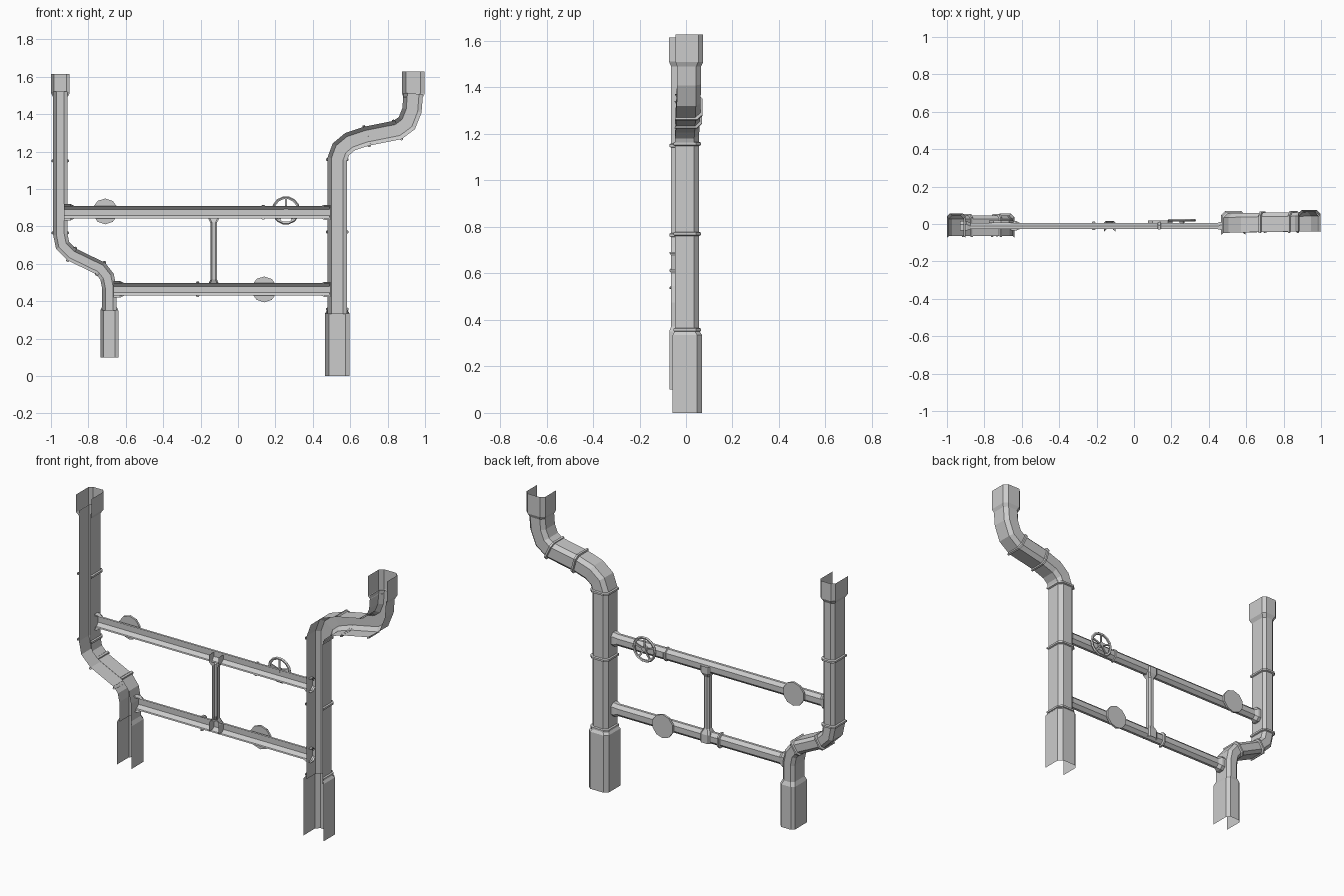
import bpy, bmesh, math
from mathutils import Vector

if "Cube" in bpy.data.objects:
    bpy.data.objects.remove(bpy.data.objects["Cube"])


def shell(name, path, grow, w, yf, yb, c):
    """Open-fronted chamfered channel swept along an x/z path; points are (x, z[, y shift])."""
    n = len(path)
    pos = [Vector((p[0], p[1])) for p in path]
    shift = [p[2] if len(p) > 2 else 0 for p in path]
    bm = bmesh.new()
    rows = []
    for i in range(n):
        a = (pos[i] - pos[i - 1]).normalized() if i else None
        b = (pos[i + 1] - pos[i]).normalized() if i < n - 1 else None
        a, b = a or b, b or a
        t = (a + b).normalized()
        k = 1 / max(t.dot(a), 0.5)
        side = Vector((t.y, -t.x)) * k
        g = grow[i]
        W, F, B = w + g, yf - g * 0.8 + shift[i], yb + g + shift[i]
        prof = [(-W, F), (-W, B - c), (-W + c, B), (W - c, B), (W, B - c), (W, F)]
        rows.append([bm.verts.new((pos[i].x + side.x * u, y, pos[i].y + side.y * u))
                     for u, y in prof])
    for r, s in zip(rows, rows[1:]):
        for j in range(5):
            bm.faces.new((r[j], r[j + 1], s[j + 1], s[j]))
    bm.normal_update()
    bm.faces.ensure_lookup_table()
    if bm.faces[2].normal.y < 0:
        bmesh.ops.reverse_faces(bm, faces=bm.faces[:])
    me = bpy.data.meshes.new(name)
    bm.to_mesh(me)
    bm.free()
    ob = bpy.data.objects.new(name, me)
    bpy.context.collection.objects.link(ob)
    return ob


def band(name, x, z, ang, spec, h=0.009, g=0.008, dy=0):
    """Raised clamp ring across a channel; ang is the pipe direction."""
    d = (math.cos(math.radians(ang)), math.sin(math.radians(ang)))
    path = [(x + d[0] * k * h, z + d[1] * k * h, dy) for k in (-1, -0.6, 0.6, 1)]
    shell(name, path, (0, g, g, 0), *spec)


# Cross-sections: half width, front y, back y, chamfer
RIGHT = (0.052, -0.047, 0.056, 0.021)
LEFT = (0.038, -0.064, 0.045, 0.017)
RUNG = (0.034, -0.027, 0.006, 0.018)
STRUT = (0.018, -0.030, 0.002, 0.009)

# Right pipe with its sockets
shell("right_pipe", [(.531, .33), (.531, 1.16), (.55, 1.212), (.598, 1.252, .002), (.687, 1.282, .004),
                     (.853, 1.315, .006), (.903, 1.352, .007), (.93, 1.42, .008), (.937, 1.51, .008)],
      [0] * 9, *RIGHT)
shell("right_bottom_socket", [(.531, 0), (.531, .335), (.531, .355)], (.013, .013, 0), *RIGHT)
shell("right_top_socket", [(.937, 1.49, .009), (.937, 1.51, .009), (.937, 1.627, .009)],
      (0, .009, .009), *RIGHT)
for i, (x, z, a, dy) in enumerate([(.531, .357, 90, 0), (.531, .77, 90, 0), (.531, 1.157, 90, 0),
                                   (.687, 1.282, 15, .004), (.853, 1.315, 25, .006)]):
    band(f"right_clamp_{i}", x, z, a, RIGHT, dy=dy)

# Left pipe with its sockets
shell("left_pipe", [(-.95, 1.52), (-.95, .757), (-.938, .698), (-.89, .65), (-.735, .575),
                    (-.7, .53), (-.688, .47), (-.688, .35)], [0] * 8, *LEFT)
shell("left_top_socket", [(-.95, 1.49), (-.95, 1.512), (-.95, 1.615)], (0, .012, .012), *LEFT)
shell("left_bottom_socket", [(-.688, .1), (-.688, .35), (-.688, .372)], (.01, .01, 0), *LEFT)
for i, (x, z, a) in enumerate([(-.95, 1.15, 90), (-.95, .765, 90), (-.89, .65, -32),
                               (-.735, .575, -34)]):
    band(f"left_clamp_{i}", x, z, a, LEFT)

# Cross rungs with flared ends and small clamps
for tag, x0, z, cx in (("upper", -.93, .875, .135), ("lower", -.665, .463, -.215)):
    shell(tag + "_rung", [(x0, z), (.49, z)], (0, 0), *RUNG)
    shell(tag + "_rung_left_flange", [(x0, z), (x0 + .035, z), (x0 + .055, z)],
          (.010, .010, 0), *RUNG)
    shell(tag + "_rung_right_flange", [(.447, z), (.462, z), (.495, z)], (0, .006, .006), *RUNG)
    band(tag + "_rung_clamp", cx, z, 0, RUNG, g=.008 if tag == "lower" else .004)

# Upright strut between the rungs, flaring where it meets them
shell("strut", [(-.13, .435), (-.13, .485), (-.13, .515), (-.13, .82), (-.13, .845), (-.13, .885)],
      (.013, .013, 0, 0, .013, .013), *STRUT)

# Round cover plates on the rungs
for tag, x, z in (("upper", -.71, .88), ("lower", .14, .463)):
    bpy.ops.mesh.primitive_cylinder_add(vertices=10, radius=.069, depth=.012,
                                        location=(x, .012, z),
                                        rotation=(math.pi / 2, 0, 0))
    bpy.context.object.name = tag + "_cover_plate"

# Valve wheel: rim, hub and spokes
WX, WY, WZ = .256, .02, .885
bpy.ops.mesh.primitive_torus_add(major_segments=14, minor_segments=5, major_radius=.068,
                                 minor_radius=.008, location=(WX, WY, WZ),
                                 rotation=(math.pi / 2, 0, 0))
bpy.context.object.name = "valve_wheel_rim"
bpy.ops.mesh.primitive_cylinder_add(vertices=8, radius=.014, depth=.024,
                                    location=(WX, .015, WZ), rotation=(math.pi / 2, 0, 0))
bpy.context.object.name = "valve_wheel_hub"
for i in range(5):
    a = math.radians(18 + 72 * i)
    bpy.ops.mesh.primitive_cube_add(size=1, rotation=(0, -a, 0), location=(
        WX + .037 * math.cos(a), WY, WZ + .037 * math.sin(a)))
    sp = bpy.context.object
    sp.name = f"valve_wheel_spoke_{i}"
    sp.scale = (.06, .007, .010)
